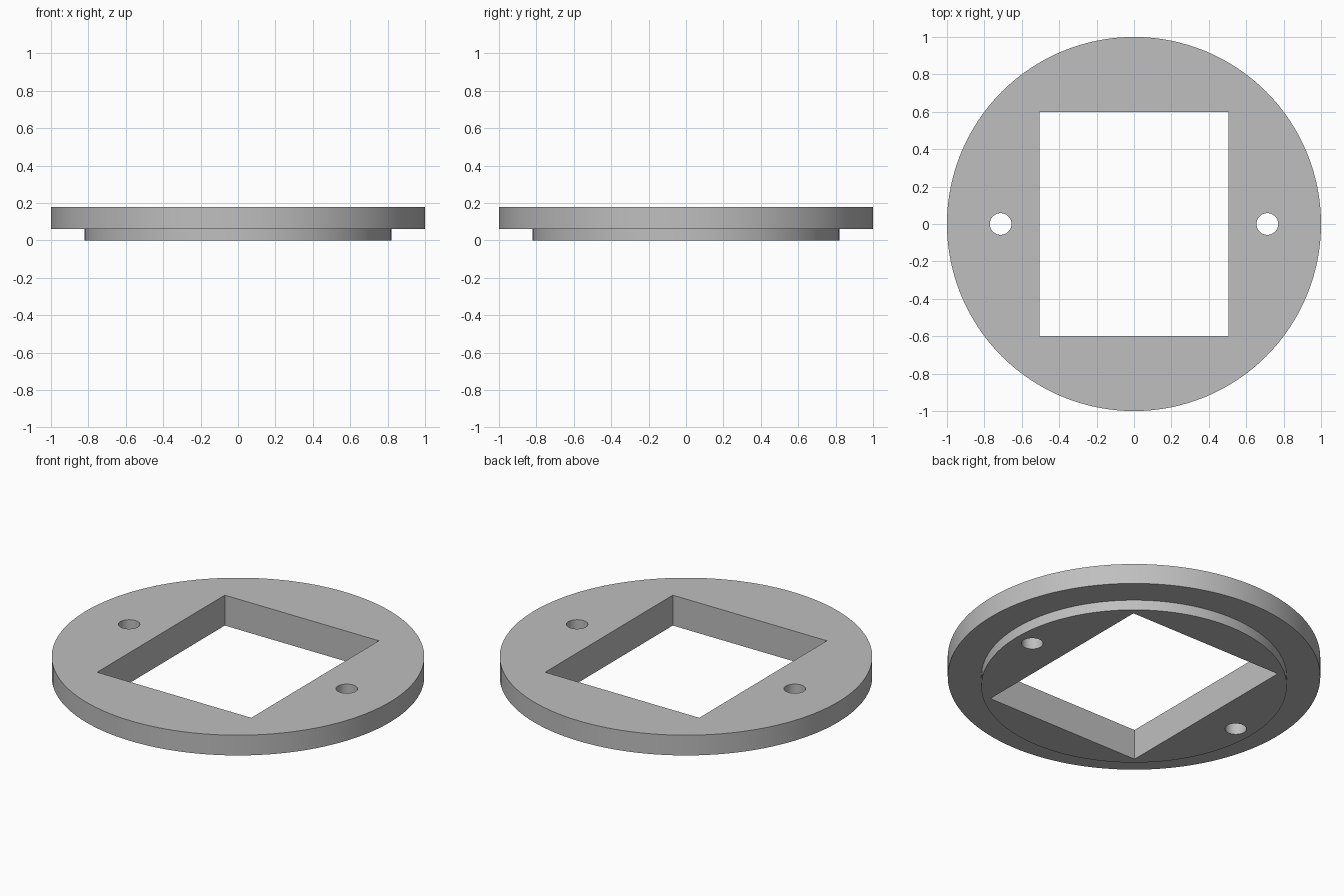
import bpy, bmesh, math

cube = bpy.data.objects.get("Cube")
if cube:
    bpy.data.objects.remove(cube, do_unlink=True)

# Single flat grey
grey = bpy.data.materials.new("plain_grey")
grey.use_nodes = True
colour = (0.52, 0.52, 0.52, 1)
grey.diffuse_color = colour
grey.node_tree.nodes["Principled BSDF"].inputs["Base Color"].default_value = colour

TOP = 0.18
SEGMENTS = 128


def turned_solid(name, profile, segments, centre=(0, 0)):
    """Closed solid of revolution from (radius, height) pairs, bottom to top."""
    bm = bmesh.new()
    rings = []
    for r, z in profile:
        angles = [math.tau * i / segments for i in range(segments)]
        rings.append([bm.verts.new((centre[0] + r * math.cos(a),
                                    centre[1] + r * math.sin(a), z)) for a in angles])
    for low, high in zip(rings, rings[1:]):
        for i in range(segments):
            j = (i + 1) % segments
            bm.faces.new((low[i], low[j], high[j], high[i]))
    bm.faces.new(rings[0][::-1])
    bm.faces.new(rings[-1])
    mesh = bpy.data.meshes.new(name)
    bm.to_mesh(mesh)
    bm.free()
    mesh.materials.append(grey)
    obj = bpy.data.objects.new(name, mesh)
    bpy.context.collection.objects.link(obj)
    return obj


# Flange disc with the narrower locating step underneath
plate = turned_solid("flanged_plate",
                     [(0.82, 0), (0.82, 0.06), (1, 0.06), (1, TOP)], SEGMENTS)

# Cutters: rectangular window and two screw holes
bpy.ops.mesh.primitive_cube_add(size=1, location=(0, 0, TOP / 2))
window = bpy.context.object
window.name = "window_cutter"
window.scale = (1.01, 1.195, 1)
window.data.materials.append(grey)
cutters = [window]
for side, label in ((1, "left"), (-1, "right")):
    cutters.append(turned_solid(label + "_hole_cutter", [(0.058, -0.2), (0.058, 0.4)],
                                48, (side * 0.713, 0)))

bpy.ops.object.select_all(action="DESELECT")
bpy.context.view_layer.objects.active = plate
plate.select_set(True)
for cutter in cutters:
    cutter.hide_render = True
    cut = plate.modifiers.new(cutter.name, "BOOLEAN")
    cut.operation = "DIFFERENCE"
    cut.solver = "EXACT"
    cut.object = cutter
    bpy.ops.object.modifier_apply(modifier=cut.name)
    bpy.data.objects.remove(cutter, do_unlink=True)

# Smooth round walls, crisp rims
bpy.ops.object.shade_smooth_by_angle(angle=math.radians(30))
